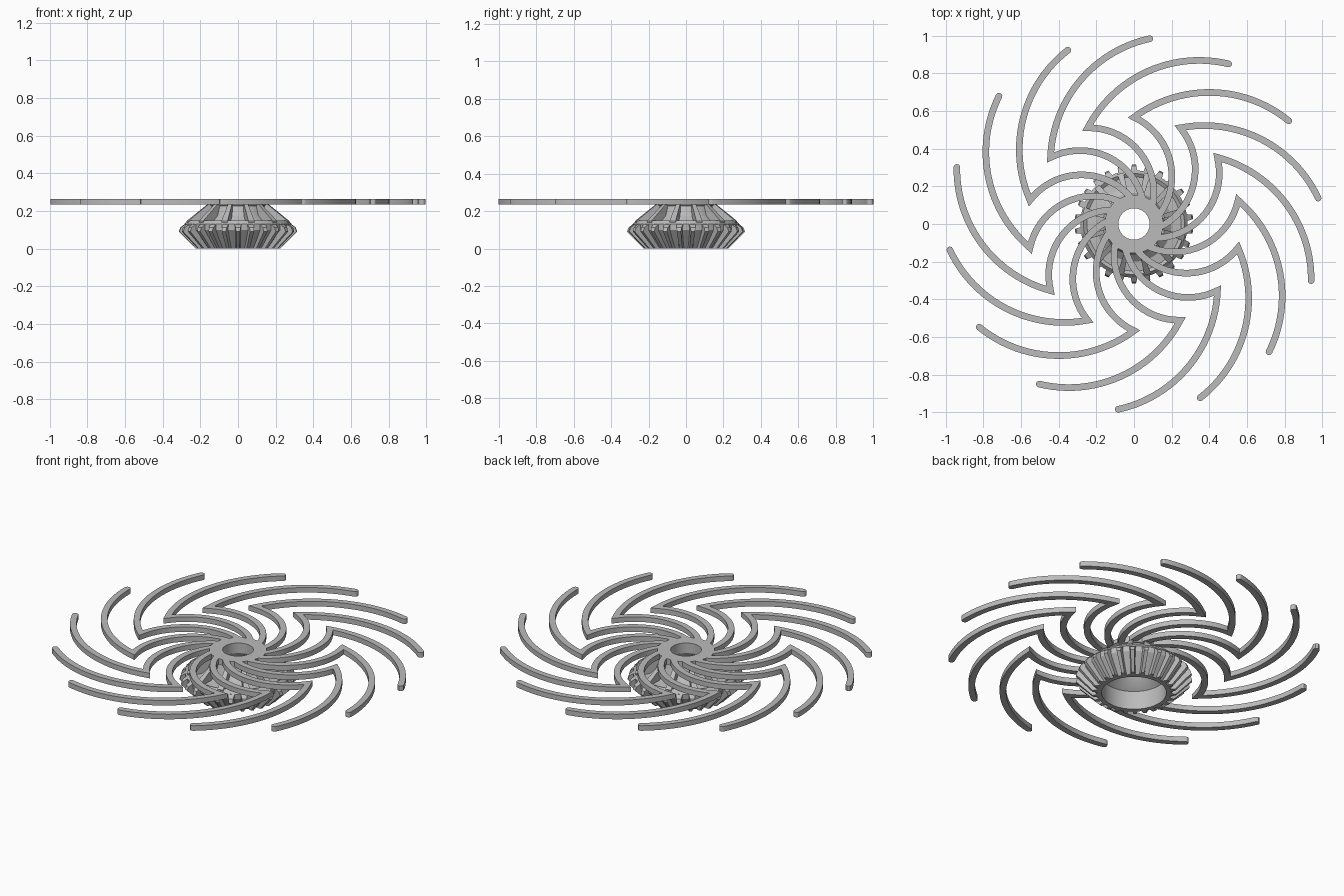
import bpy, bmesh
from math import sin, cos, pi, radians, atan2, hypot
from mathutils import Vector, Matrix

cube = bpy.data.objects.get("Cube")
if cube:
    bpy.data.objects.remove(cube, do_unlink=True)

steel = bpy.data.materials.new("grey_metal")
steel.use_nodes = True
steel.diffuse_color = (0.5, 0.5, 0.5, 1)
steel.node_tree.nodes["Principled BSDF"].inputs["Base Color"].default_value = (0.5, 0.5, 0.5, 1)

ARMS, RIBS, TEETH = 14, 12, 26
Z_LOW, Z_HIGH = 0.235, 0.265


def finish(bm, name, angle=30):
    bmesh.ops.recalc_face_normals(bm, faces=bm.faces)
    mesh = bpy.data.meshes.new(name)
    bm.to_mesh(mesh)
    bm.free()
    mesh.materials.append(steel)
    obj = bpy.data.objects.new(name, mesh)
    bpy.context.collection.objects.link(obj)
    bpy.ops.object.select_all(action='DESELECT')
    obj.select_set(True)
    bpy.context.view_layer.objects.active = obj
    bpy.ops.object.shade_smooth_by_angle(angle=radians(angle))
    return obj


def lathe(name, profile, steps=72):
    """Spin a closed (radius, height) outline around the z axis."""
    bm = bmesh.new()
    rings = [[bm.verts.new((r * cos(2 * pi * i / steps), r * sin(2 * pi * i / steps), z))
              for r, z in profile] for i in range(steps)]
    n = len(profile)
    for i in range(steps):
        a, b = rings[i], rings[(i + 1) % steps]
        for j in range(n):
            k = (j + 1) % n
            bm.faces.new((a[j], b[j], b[k], a[k]))
    return finish(bm, name)


def add_prism(bm, low, high, turn):
    """Join two matching outlines into a solid, turned about z."""
    rot = Matrix.Rotation(turn, 3, 'Z')
    a = [bm.verts.new(rot @ Vector(p)) for p in low]
    b = [bm.verts.new(rot @ Vector(p)) for p in high]
    bm.faces.new(a)
    bm.faces.new(b)
    for i in range(len(a)):
        j = (i + 1) % len(a)
        bm.faces.new((a[i], a[j], b[j], b[i]))


def arc(center, start, end, steps):
    """Points on the shorter arc, with the radius blending between its ends."""
    c, s, e = Vector(center), Vector(start) - Vector(center), Vector(end) - Vector(center)
    a0, a1 = atan2(s.y, s.x), atan2(e.y, e.x)
    pts = []
    for i in range(steps + 1):
        t = i / steps
        r, a = s.length + (e.length - s.length) * t, a0 + (a1 - a0) * t
        pts.append(c + Vector((r * cos(a), r * sin(a))))
    return pts


def ribbon(path, half):
    """Outline of a constant-width strip with mitred corner and rounded far end."""
    left, right = [], []
    for i, p in enumerate(path):
        d0 = (p - path[max(i - 1, 0)]).normalized()
        d1 = (path[min(i + 1, len(path) - 1)] - p).normalized()
        d0, d1 = (d0 if i else d1), (d1 if i < len(path) - 1 else d0)
        n0, n1 = Vector((-d0.y, d0.x)), Vector((-d1.y, d1.x))
        m = (n0 + n1) / (1 + n0.dot(n1)) * half
        left.append(p + m)
        right.append(p - m)
    along = d1 * half
    across = n1 * half
    cap = [path[-1] + across * cos(pi * k / 6) + along * sin(pi * k / 6) for k in range(1, 6)]
    return left + cap + right[::-1]


# Hub ring that carries the arms
lathe("hub_ring", [(0.083, Z_LOW - 0.03), (0.155, Z_LOW - 0.005),
                   (0.155, Z_HIGH), (0.083, Z_HIGH)])

# Swept arms: a curved spoke out to a sharp elbow, then a long curved blade
elbow = (0.0, 0.567)
spoke = arc((-0.143, 0.25), (0.125, 0.037), elbow, 18)
blade = arc((0.405, 0.03), elbow, (0.822, 0.548), 24)
outline = ribbon(spoke + blade[1:], 0.0175)
bm = bmesh.new()
for i in range(ARMS):
    add_prism(bm, [(p.x, p.y, Z_LOW) for p in outline],
              [(p.x, p.y, Z_HIGH) for p in outline], 2 * pi * i / ARMS)
finish(bm, "swept_arms")

# Hollow gear body with scooped upper side
lathe("gear_body", [(0.175, 0), (0.2, 0), (0.282, 0.1), (0.285, 0.13), (0.268, 0.15),
                    (0.25, 0.138), (0.2, 0.145), (0.165, 0.175), (0.145, 0.235),
                    (0.083, 0.235), (0.083, 0.21), (0.12, 0.15), (0.175, 0.11)])

# Ribs dividing the scoops
rib = [(0.12, 0.236), (0.165, 0.236), (0.278, 0.147), (0.275, 0.12), (0.16, 0.125)]
bm = bmesh.new()
for i in range(RIBS):
    add_prism(bm, [(r, -0.05 * r - 0.003, z) for r, z in rib],
              [(r, 0.05 * r + 0.003, z) for r, z in rib], 2 * pi * (i + 0.5) / RIBS)
finish(bm, "scoop_ribs")

# Tapered bevel teeth: radius, height, half width
tooth = [(0.19, 0, 0.016), (0.225, 0, 0.008), (0.315, 0.09, 0.011),
         (0.308, 0.112, 0.013), (0.284, 0.13, 0.018), (0.26, 0.12, 0.02)]
bm = bmesh.new()
for i in range(TEETH):
    add_prism(bm, [(r, -w, z) for r, z, w in tooth],
              [(r, w, z) for r, z, w in tooth], 2 * pi * (i + 0.5) / TEETH)
finish(bm, "bevel_teeth")
